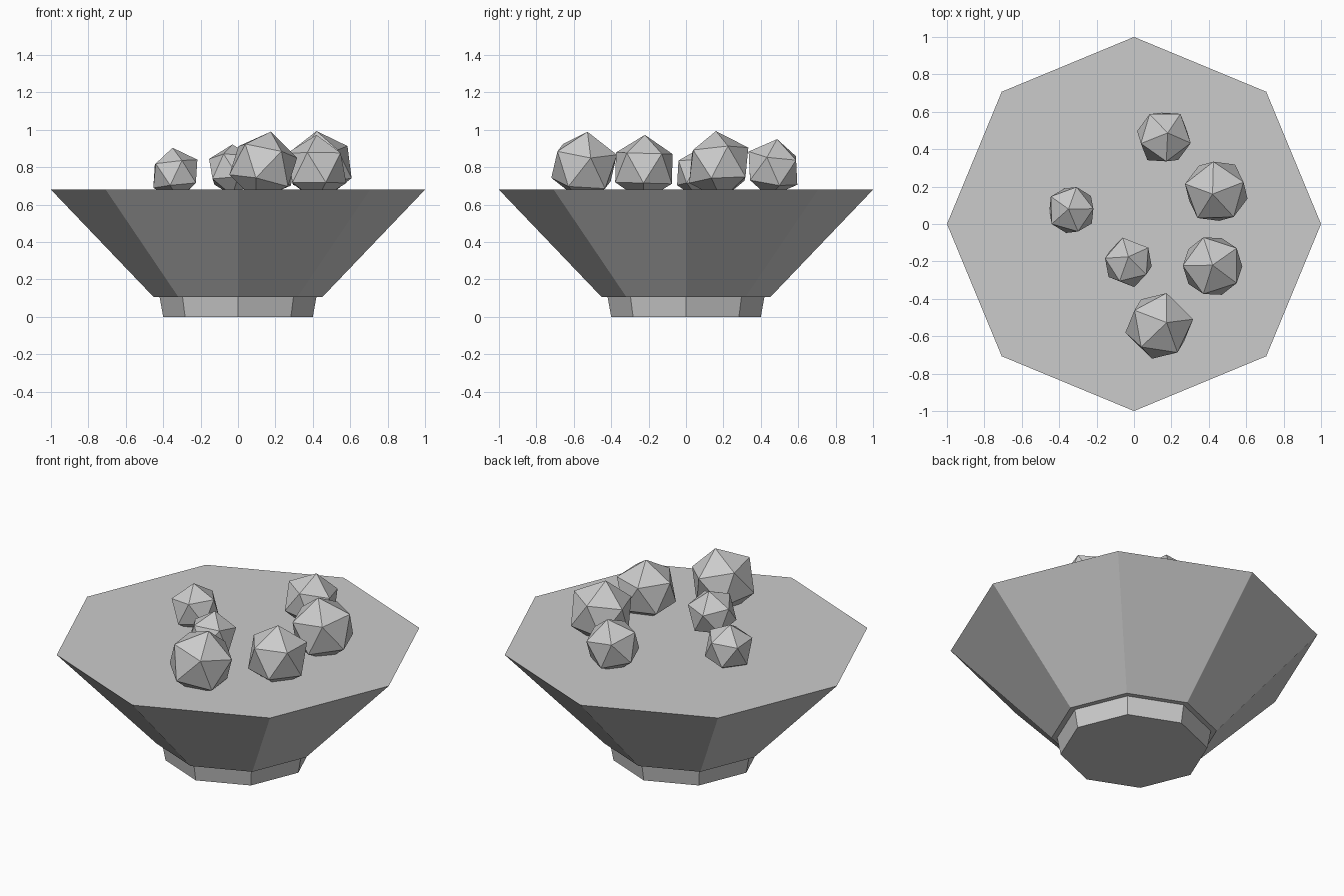
import bpy
from math import radians, sqrt
from mathutils import Matrix, Vector

if "Cube" in bpy.data.objects:
    bpy.data.objects.remove(bpy.data.objects["Cube"])


def octagon_frustum(name, r_bottom, r_top, z_bottom, z_top):
    bpy.ops.mesh.primitive_cone_add(
        vertices=8, radius1=r_bottom, radius2=r_top,
        depth=z_top - z_bottom, location=(0, 0, (z_bottom + z_top) / 2))
    bpy.context.object.name = name


def fruit(name, center, radius, lean, spin):
    """Icosahedron whose top corner is offset by lean and turned by spin."""
    up = Vector((*lean, sqrt(radius**2 - lean[0]**2 - lean[1]**2)))
    tilt = Vector((0, 0, 1)).rotation_difference(up).to_matrix().to_4x4()
    bpy.ops.mesh.primitive_ico_sphere_add(subdivisions=1, radius=radius)
    obj = bpy.context.object
    obj.name = name
    obj.matrix_world = (Matrix.Translation(center) @ tilt
                        @ Matrix.Rotation(radians(spin), 4, 'Z'))


# Foot and filled bowl
octagon_frustum("foot", 0.40, 0.42, 0.0, 0.11)
octagon_frustum("bowl", 0.45, 1.0, 0.105, 0.68)

# Fruit resting in the bowl: center, radius, lean of top corner, spin
fruits = [
    ((0.16, 0.465, 0.795), 0.158, (0.02, 0.022), 55),
    ((0.44, 0.175, 0.81), 0.185, (-0.02, -0.015), 92),
    ((-0.335, 0.075, 0.765), 0.14, (-0.015, 0.005), 2),
    ((-0.03, -0.205, 0.785), 0.14, (0.0, 0.03), 176),
    ((0.42, -0.225, 0.795), 0.178, (0.0, 0.005), 180),
    ((0.135, -0.545, 0.805), 0.19, (0.04, 0.018), 82),
]
for i, spec in enumerate(fruits, 1):
    fruit(f"fruit_{i}", *spec)
